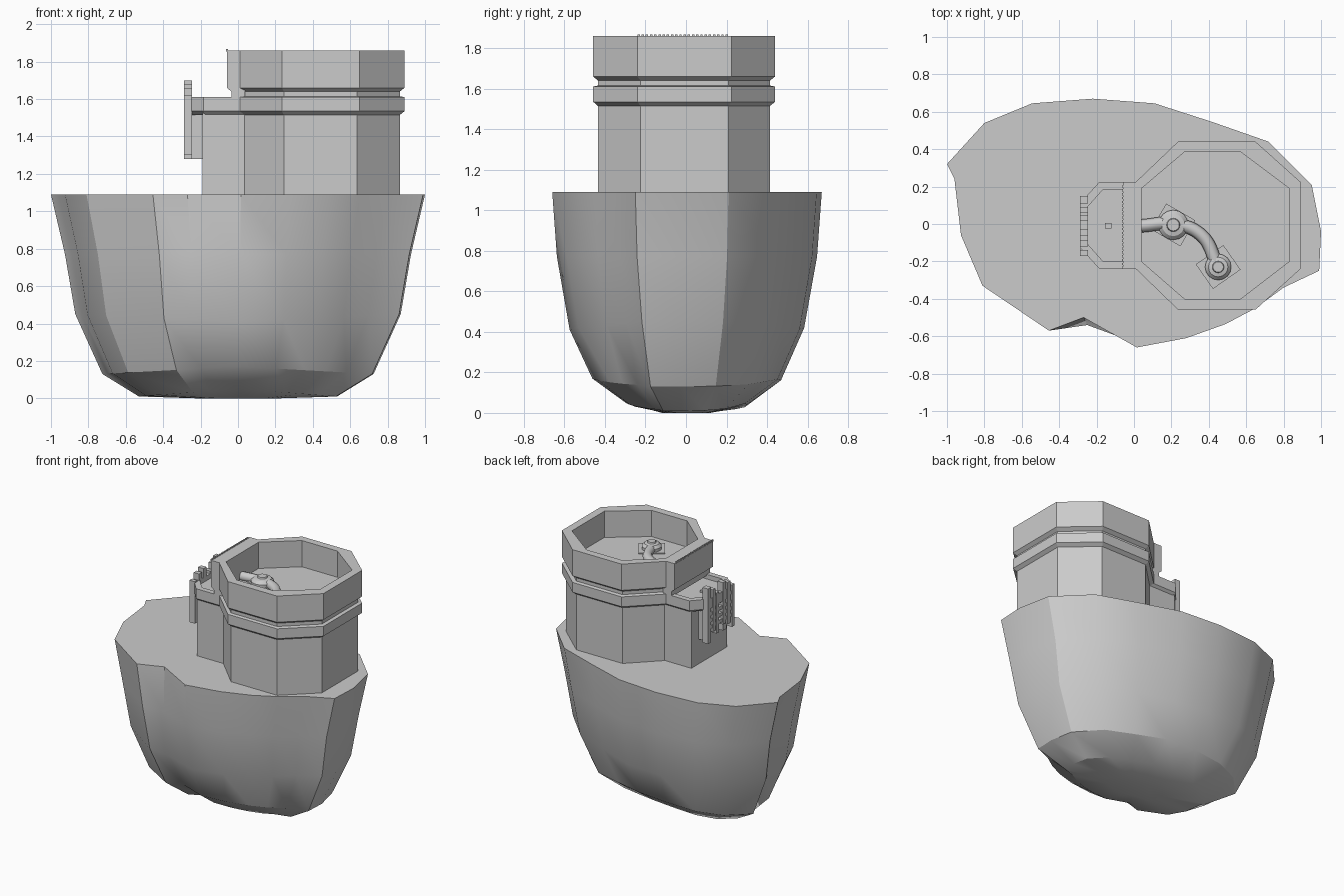
import bpy, bmesh, math
from mathutils import Vector, Matrix

cube = bpy.data.objects.get("Cube")
if cube:
    bpy.data.objects.remove(cube, do_unlink=True)

stone = bpy.data.materials.new("grey_stone")
stone.use_nodes = True
stone.diffuse_color = (0.6, 0.6, 0.6, 1)
stone.node_tree.nodes["Principled BSDF"].inputs["Base Color"].default_value = (0.6, 0.6, 0.6, 1)


def finish(name, bm, smooth=None):
    bmesh.ops.recalc_face_normals(bm, faces=bm.faces)
    mesh = bpy.data.meshes.new(name)
    bm.to_mesh(mesh)
    bm.free()
    mesh.materials.append(stone)
    obj = bpy.data.objects.new(name, mesh)
    bpy.context.collection.objects.link(obj)
    if smooth:
        bpy.ops.object.select_all(action='DESELECT')
        obj.select_set(True)
        bpy.context.view_layer.objects.active = obj
        bpy.ops.object.shade_smooth_by_angle(angle=math.radians(smooth))
    return obj


def loft(name, rings, smooth=None):
    """Join closed rings of points with quads and cap both ends."""
    bm = bmesh.new()
    loops = [[bm.verts.new(p) for p in ring] for ring in rings]
    n = len(loops[0])
    for a, b in zip(loops, loops[1:]):
        for i in range(n):
            j = (i + 1) % n
            bm.faces.new((a[i], a[j], b[j], b[i]))
    bm.faces.new(loops[0])
    bm.faces.new(loops[-1])
    return finish(name, bm, smooth)


def level(outline, z):
    return [(x, y, z) for x, y in outline]


def boxes(name, spans, turn=0):
    """One mesh of boxes, each given as x, y and z spans."""
    bm = bmesh.new()
    for span in spans:
        mid = Vector([(a + b) / 2 for a, b in span])
        size = [b - a for a, b in span]
        bmesh.ops.create_cube(bm, size=1, matrix=Matrix.Translation(mid)
                              @ Matrix.Rotation(turn, 4, 'Z') @ Matrix.Diagonal((*size, 1)))
    return finish(name, bm)


def octagon(x0, x1, y0, y1, cx0, cx1, cy0, cy1):
    return [(cx0, y0), (cx1, y0), (x1, cy0), (x1, cy1),
            (cx1, y1), (cx0, y1), (x0, cy1), (x0, cy0)]


# Rock base: the rim shrinks downwards and its front notch fades out
rim = [(-1, .32), (-.96, .24), (-.925, -.06), (-.81, -.33), (-.455, -.57), (-.27, -.5),
       (.015, -.66), (.28, -.61), (.49, -.535), (.65, -.45), (.8, -.34), (.99, -.25),
       (1, -.04), (.95, .21), (.72, .44), (.42, .545), (.11, .645), (-.22, .67),
       (-.545, .645), (-.8, .54)]
NOTCH = 5
rings = []
for z, sx, sy, fill in [(1.09, 1, 1, 0), (.77, .925, .965, .06), (.41, .87, .87, .07),
                        (.17, .725, .7, .03), (.05, .53, .45, 0), (0, .22, .18, 0)]:
    ring = []
    for i, (x, y) in enumerate(rim):
        push = fill if i == NOTCH else 0
        dip = .04 * abs(x) if 0 < z < .5 else 0
        ring.append((x * sx, (y - push) * sy, z + (dip if z > .3 else -dip)))
    rings.append(ring)
loft("rock_base", rings, 30)

# Tower with two raised bands and a sunken top
wall = octagon(.035, .865, -.435, .415, .245, .635, -.225, .21)
band = octagon(.01, .89, -.458, .44, .235, .65, -.24, .225)
well = octagon(.04, .83, -.4, .385, .27, .57, -.2, .19)
loft("tower", [level(o, z) for o, z in (
    (wall, 1.05), (wall, 1.515), (band, 1.535), (band, 1.61), (wall, 1.615), (wall, 1.64),
    (band, 1.66), (band, 1.86), (well, 1.86), (well, 1.66))])


# Straight lip of the tower top, above the porch
def lip(x, z):
    return level([(.038, -.24), (.038, .225), (x, .225), (x, -.24)], z)


loft("tower_lip", [lip(-.035, 1.6), lip(-.035, 1.64), lip(-.06, 1.66), lip(-.06, 1.86)])
boxes("lip_teeth", [((-.064, -.054), (-.24 + i * .0207, -.228 + i * .0207), (1.855, 1.868))
                    for i in range(22)])


# Porch walls and its shallow balcony
def porch(inset, z):
    k = inset
    return level([(.05, -.24 + k), (.05, .225 - k), (-.185 + k * .5, .225 - k),
                  (-.285 + k, .115 - k * .5), (-.285 + k, -.13 + k * .5),
                  (-.185 + k * .5, -.24 + k)], z)


boxes("porch_walls", [((-.19, .06), (-.222, .207), (1.05, 1.53))])
loft("porch_balcony", [porch(.022, 1.515), porch(0, 1.535), porch(0, 1.61),
                       porch(.04, 1.61), porch(.04, 1.575)])
boxes("balcony_stud", [((-.155, -.12), (-.025, .005), (1.57, 1.59))])

# Broken gate hanging on the porch front
posts = [(-.17, -.14, 1.3, 1.62), (-.12, -.085, 1.34, 1.66), (-.065, -.03, 1.36, 1.68),
         (.015, .045, 1.32, 1.63), (.06, .09, 1.35, 1.67), (.11, .15, 1.28, 1.7)]
boxes("gate_posts", [((-.29, -.245), (a, b), (lo, hi)) for a, b, lo, hi in posts])
boxes("gate_rails", [((-.285, -.25), (-.17, .14), (z, z + .025)) for z in (1.38, 1.43, 1.48, 1.55)])
boxes("gate_bracket", [((-.25, -.18), (y, y + .04), (1.28, 1.53)) for y in (-.13, .08)])

# Fittings on the tower floor: plates, domes and a curved pipe
FLOOR = 1.66
for side, x, y, r, turn in (("rear", .21, -.005, .08, -30), ("front", .45, -.23, .07, 35)):
    boxes(side + "_plate", [((x - .09, x + .09), (y - .08, y + .08), (FLOOR, FLOOR + .009))],
          math.radians(turn))
    dome = []
    for z, f in ((0, 1), (.03, 1), (.05, .75), (.055, .45), (.065, .4)):
        dome.append([(x + r * f * math.cos(a), y + r * f * math.sin(a), FLOOR + z)
                     for a in [math.tau * i / 16 for i in range(16)]])
    loft(side + "_dome", dome, 30)

curve = bpy.data.curves.new("pipe_path", 'CURVE')
curve.dimensions = '3D'
curve.bevel_depth = .035
curve.bevel_resolution = 2
spline = curve.splines.new('BEZIER')
path = [(.04, -.01), (.21, 0), (.36, -.06), (.45, -.23)]
spline.bezier_points.add(len(path) - 1)
for point, (x, y) in zip(spline.bezier_points, path):
    point.co = (x, y, FLOOR + .02)
    point.handle_left_type = point.handle_right_type = 'AUTO'
curve.materials.append(stone)
pipe = bpy.data.objects.new("curved_pipe", curve)
bpy.context.collection.objects.link(pipe)
